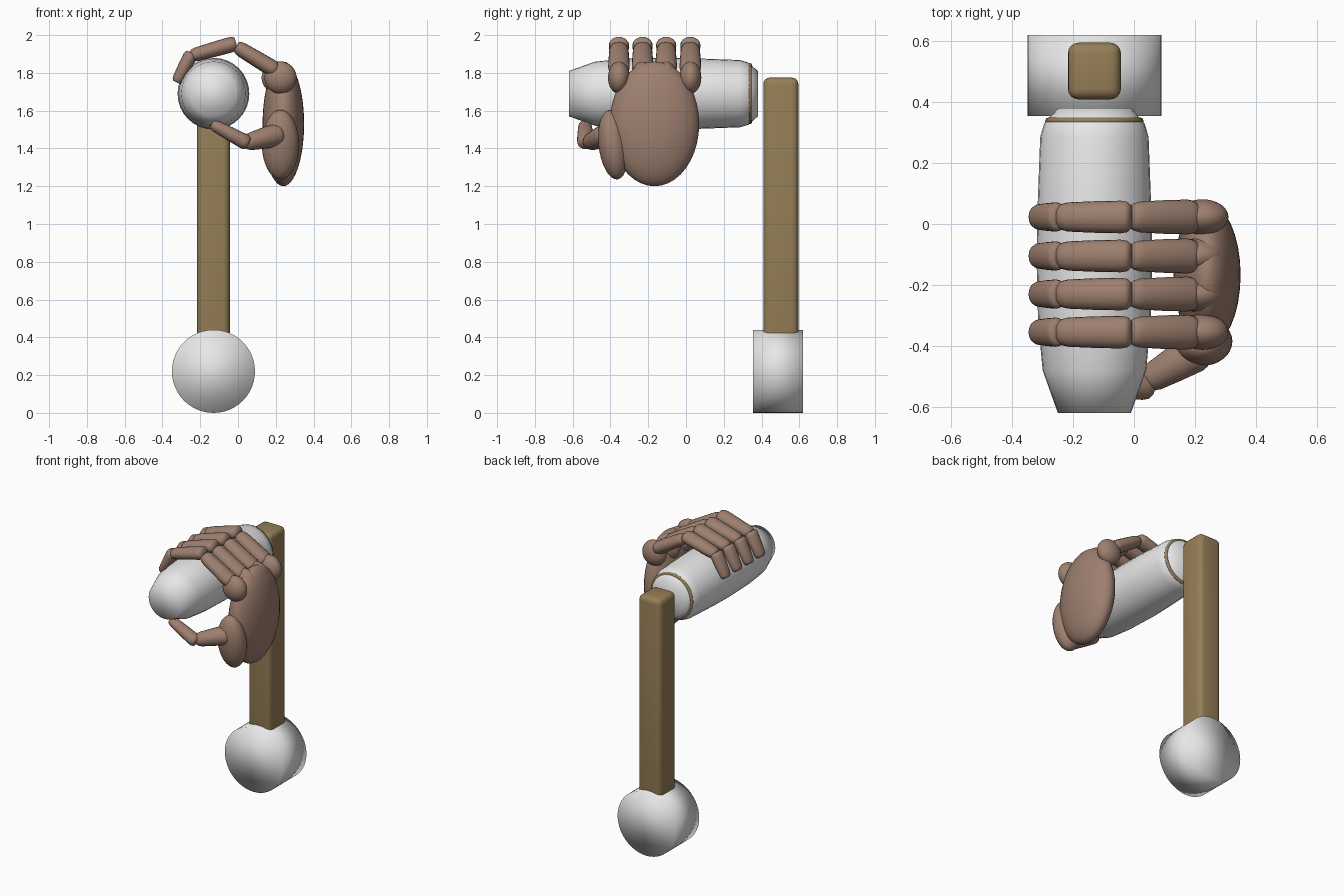
import bpy, bmesh, math
from mathutils import Vector, Matrix

if "Cube" in bpy.data.objects:
    bpy.data.objects.remove(bpy.data.objects["Cube"])


def material(name, rgb):
    m = bpy.data.materials.new(name)
    m.diffuse_color = (*rgb, 1)
    m.use_nodes = True
    m.node_tree.nodes["Principled BSDF"].inputs["Base Color"].default_value = m.diffuse_color
    return m


WHITE = material("white", (0.80, 0.80, 0.80))
SKIN = material("brown skin", (0.34, 0.215, 0.16))
TAN = material("tan wood", (0.30, 0.21, 0.095))


def finish(name, bm, mat, matrix=None, smooth=True):
    if matrix:
        bm.transform(matrix)
    bmesh.ops.recalc_face_normals(bm, faces=bm.faces)
    for f in bm.faces:
        f.smooth = smooth
    me = bpy.data.meshes.new(name)
    bm.to_mesh(me)
    bm.free()
    me.materials.append(mat)
    ob = bpy.data.objects.new(name, me)
    bpy.context.collection.objects.link(ob)
    return ob


def lathe(profile, sides, squash=1.0):
    """Closed solid around local z from (radius, height) pairs; squash widens y."""
    bm = bmesh.new()
    rings = []
    for r, z in profile:
        rings.append([bm.verts.new((r * math.cos(2 * math.pi * i / sides),
                                    squash * r * math.sin(2 * math.pi * i / sides), z))
                      for i in range(sides)])
    for a, b in zip(rings, rings[1:]):
        for i in range(sides):
            j = (i + 1) % sides
            bm.faces.new((a[i], a[j], b[j], b[i]))
    bm.faces.new(rings[0][::-1])
    bm.faces.new(rings[-1])
    return bm


def ellipsoid(name, centre, radii, mat, tilt=0.0):
    bm = bmesh.new()
    bmesh.ops.create_uvsphere(bm, u_segments=32, v_segments=20, radius=1)
    return finish(name, bm, mat, Matrix.Translation(centre)
                  @ Matrix.Rotation(tilt, 4, 'X') @ Matrix.Diagonal((*radii, 1)))


def bone(name, a, b, r0, r1, squash=1.3):
    """Tapered finger segment with softened ends, running from a to b."""
    a, b = Vector(a), Vector(b)
    d = (b - a).normalized()
    length = (b - a).length
    side = Vector((0, 1, 0)).cross(d).normalized()
    wide = d.cross(side)
    shape = [(0.0, 0.72), (0.05, 0.92), (0.14, 1.0), (0.5, 1.02),
             (0.86, 1.0), (0.95, 0.9), (1.0, 0.7)]
    prof = [((r0 + (r1 - r0) * t) * k, t * length) for t, k in shape]
    rot = Matrix((side, wide, d)).transposed().to_4x4()
    return finish(name, lathe(prof, 20, squash), SKIN, Matrix.Translation(a) @ rot)


ALONG_Y = Matrix.Rotation(-math.pi / 2, 4, 'X')   # local z becomes +y

# Held grip, a barrel lying along y
grip = [(0.12, -0.62), (0.17, -0.48), (0.185, -0.32), (0.19, -0.12), (0.188, 0.02),
        (0.178, 0.285), (0.165, 0.33), (0.12, 0.38)]
finish("grip", lathe(grip, 32), WHITE, Matrix.Translation((-0.13, 0, 1.69)) @ ALONG_Y)

# Thin ring round the back of the grip
bm = bmesh.new()
grid = [[bm.verts.new(((0.15 + 0.012 * math.cos(v * math.pi / 4)) * math.cos(u * math.pi / 20),
                       0.012 * math.sin(v * math.pi / 4),
                       (0.15 + 0.012 * math.cos(v * math.pi / 4)) * math.sin(u * math.pi / 20)))
         for v in range(8)] for u in range(40)]
for u in range(40):
    for v in range(8):
        w, x = (u + 1) % 40, (v + 1) % 8
        bm.faces.new((grid[u][v], grid[w][v], grid[w][x], grid[u][x]))
finish("grip_ring", bm, TAN, Matrix.Translation((-0.13, 0.338, 1.69)))

# Upright post with rounded edges
bm = bmesh.new()
bmesh.ops.create_cube(bm, size=1)
post = finish("post", bm, TAN, Matrix.Translation((-0.13, 0.502, 0.99))
              @ Matrix.Diagonal((0.174, 0.186, 1.57, 1)))
bev = post.modifiers.new("rounded", 'BEVEL')
bev.width = 0.035
bev.segments = 4

# Drum at the foot of the post
finish("foot_drum", lathe([(0.22, 0.355), (0.22, 0.62)], 48), WHITE,
       Matrix.Translation((-0.13, 0, 0.22)) @ ALONG_Y)

# Palm and ball of the thumb
ellipsoid("palm", (0.24, -0.167, 1.53), (0.11, 0.237, 0.33), SKIN)
ellipsoid("thumb_base", (0.225, -0.385, 1.42), (0.098, 0.078, 0.185), SKIN, 0.12)

# Four curled fingers
for n, y in enumerate((0.023, -0.105, -0.23, -0.355), 1):
    outer = n in (1, 4)
    ellipsoid(f"knuckle_{n}", (0.225 if outer else 0.21, y, 1.775),
              (0.085, 0.058, 0.085), SKIN)
    bone(f"finger_{n}_lower", (0.205, y, 1.81), (-0.01, y, 1.94), 0.045, 0.038)
    bone(f"finger_{n}_middle", (-0.01, y, 1.957), (-0.25, y, 1.89), 0.042, 0.036)
    bone(f"finger_{n}_tip", (-0.245, y, 1.905), (-0.325, y, 1.75), 0.038, 0.031)

# Thumb wrapping under the grip
bone("thumb_lower", (0.22, -0.41, 1.475), (0.04, -0.515, 1.43), 0.065, 0.043, 1.05)
bone("thumb_tip", (0.055, -0.53, 1.425), (-0.14, -0.535, 1.53), 0.042, 0.03, 1.15)
